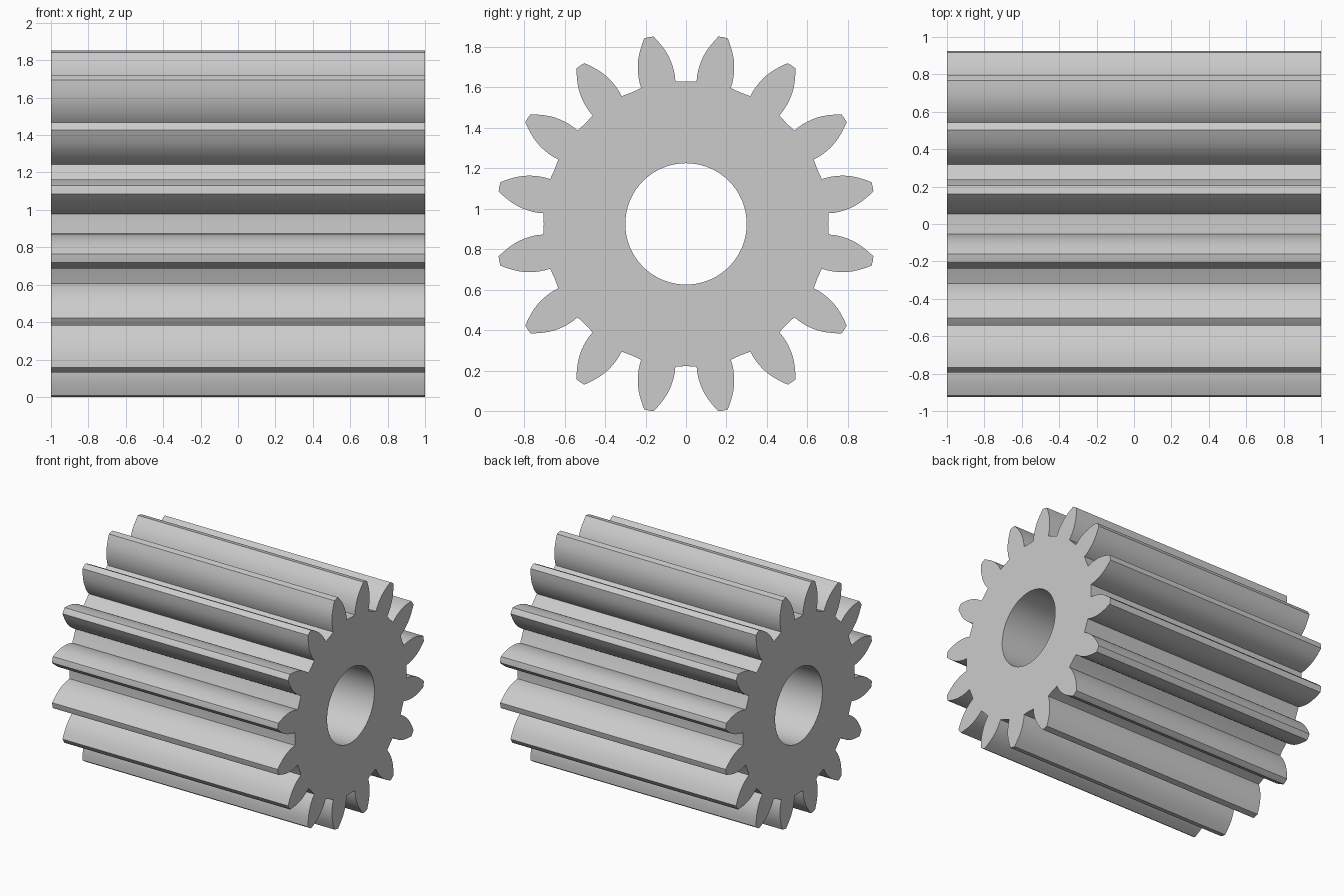
import bpy
import bmesh
from math import sin, cos, pi, radians
from mathutils import Vector

cube = bpy.data.objects.get("Cube")
if cube:
    bpy.data.objects.remove(cube, do_unlink=True)

TEETH = 16
CENTRE_Z = 0.925
BORE_RADIUS = 0.30
ROOT_RADIUS = 0.703
TIP_RADIUS = 0.941
PITCH = 2 * pi / TEETH

# Tooth flank from root to tip: (radius, half angle of the tooth in degrees)
FLANK = [(0.707, 7.0), (0.735, 6.95), (0.76, 6.72), (0.785, 6.36), (0.811, 5.85),
         (0.836, 5.25), (0.86, 4.52), (0.88, 3.82), (0.90, 3.05), (0.92, 2.26), (0.94, 1.45)]


def polar(radius, angle):
    """Point on the gear's end face, angle measured from straight up."""
    return Vector((-1, radius * sin(angle), CENTRE_Z + radius * cos(angle)))


def add_loop(bm, points):
    verts = [bm.verts.new(p) for p in points]
    return [bm.edges.new((v, verts[(i + 1) % len(verts)])) for i, v in enumerate(verts)]


# Gear outline: root, rising flank, tip, falling flank for every tooth
outline = []
for k in range(TEETH):
    mid = (k + 0.5) * PITCH
    outline.append(polar(ROOT_RADIUS, k * PITCH))
    outline += [polar(r, mid - radians(a)) for r, a in FLANK]
    outline.append(polar(TIP_RADIUS, mid))
    outline += [polar(r, mid + radians(a)) for r, a in reversed(FLANK)]

bore = [polar(BORE_RADIUS, 2 * pi * i / 72) for i in range(72)]

# End face with its bore, extruded along the axle
bm = bmesh.new()
edges = add_loop(bm, outline) + add_loop(bm, bore)
bmesh.ops.triangle_fill(bm, use_beauty=True, use_dissolve=False, edges=edges)
result = bmesh.ops.extrude_face_region(bm, geom=bm.faces[:], use_keep_orig=True)
moved = [g for g in result["geom"] if isinstance(g, bmesh.types.BMVert)]
bmesh.ops.translate(bm, verts=moved, vec=(2, 0, 0))
bmesh.ops.recalc_face_normals(bm, faces=bm.faces[:])

mesh = bpy.data.meshes.new("pinion_gear")
bm.to_mesh(mesh)
bm.free()
gear = bpy.data.objects.new("pinion_gear", mesh)
bpy.context.collection.objects.link(gear)

# Plain grey metal
grey = bpy.data.materials.new("light grey")
grey.use_nodes = True
colour = (0.6, 0.6, 0.6, 1)
grey.diffuse_color = colour
grey.node_tree.nodes["Principled BSDF"].inputs["Base Color"].default_value = colour
mesh.materials.append(grey)

# Smooth flanks and bore, sharp tips, roots and ends
bpy.ops.object.select_all(action="DESELECT")
gear.select_set(True)
bpy.context.view_layer.objects.active = gear
bpy.ops.object.shade_smooth_by_angle(angle=radians(25))
